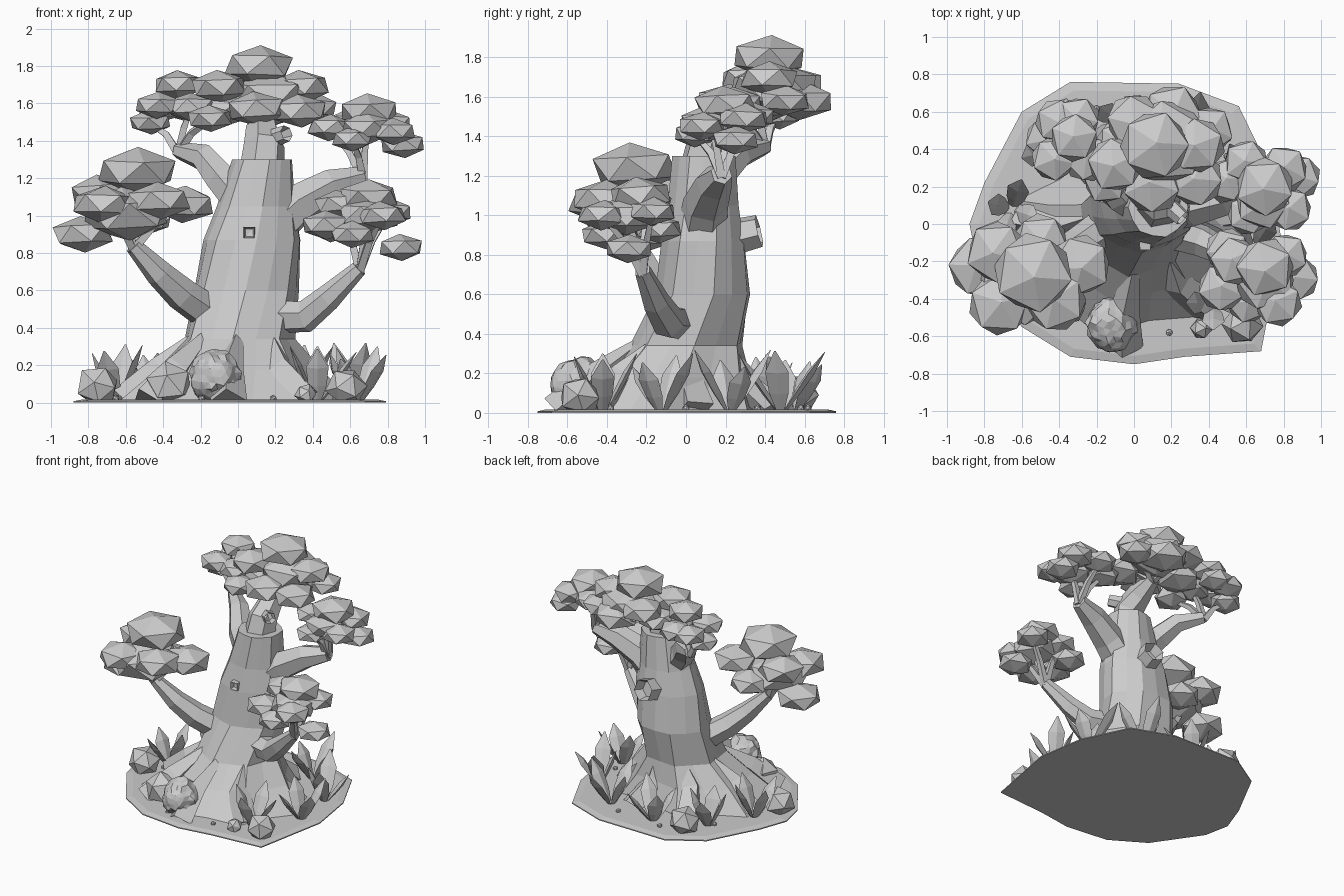
import bpy, bmesh, math, random
from mathutils import Vector, Euler

random.seed(4)
if "Cube" in bpy.data.objects:
    bpy.data.objects.remove(bpy.data.objects["Cube"])

GREY = (0.6, 0.6, 0.6, 1)
UP = Vector((0, 0, 1))
stone = bpy.data.materials.new("pale_grey")
stone.use_nodes = True
stone.diffuse_color = GREY
stone.node_tree.nodes["Principled BSDF"].inputs["Base Color"].default_value = GREY


def finish(bm, name, floor=0.006):
    """Flatten anything under the floor and make the object."""
    for v in bm.verts:
        v.co.z = max(v.co.z, floor)
    bmesh.ops.recalc_face_normals(bm, faces=bm.faces)
    mesh = bpy.data.meshes.new(name)
    bm.to_mesh(mesh)
    bm.free()
    mesh.materials.append(stone)
    bpy.context.collection.objects.link(bpy.data.objects.new(name, mesh))


def polar(degrees, width=1.0, depth=1.0):
    angle = math.radians(degrees)
    return Vector((width * math.cos(angle), depth * math.sin(angle), 0))


def loft(bm, rings):
    """Skin a list of point rings and return the last cap."""
    loops = [[bm.verts.new(point) for point in ring] for ring in rings]
    count = len(loops[0])
    for lower, upper in zip(loops, loops[1:]):
        for i in range(count):
            j = (i + 1) % count
            bm.faces.new((lower[i], lower[j], upper[j], upper[i]))
    bm.faces.new(loops[0][::-1])
    return bm.faces.new(loops[-1])


def tube(bm, points, radii, sides=6, flat=1.0, facing=None):
    """Tapered tube along a path, optionally flattened along one direction."""
    side = facing or (points[-1] - points[0]).orthogonal()
    rings = []
    for i, point in enumerate(points):
        along = (points[min(i + 1, len(points) - 1)] - points[max(i - 1, 0)]).normalized()
        side = (side - along * side.dot(along)).normalized()
        other = along.cross(side)
        turns = [polar(360 * k / sides, flat) for k in range(sides)]
        rings.append([point + radii[i] * (side * t.x + other * t.y) for t in turns])
    return loft(bm, rings)


def hollow_stub(name, start, end, radius, sides=6):
    """Short sawn-off limb with a recessed end."""
    start, end = Vector(start), Vector(end)
    bm = bmesh.new()
    cap = tube(bm, [start, end], [radius * 1.15, radius], sides)
    bmesh.ops.recalc_face_normals(bm, faces=bm.faces)
    bmesh.ops.inset_region(bm, faces=[cap], thickness=radius * 0.3)
    bmesh.ops.translate(bm, verts=cap.verts, vec=(start - end) * 0.4)
    finish(bm, name)


def ball(bm, centre, size, detail=1, jitter=0.0, tilt=0.12):
    """Faceted ball with a random turn."""
    verts = bmesh.ops.create_icosphere(bm, subdivisions=detail, radius=1)["verts"]
    turn = Euler((random.uniform(-tilt, tilt), random.uniform(-tilt, tilt), random.uniform(0, 6))).to_matrix()
    for v in verts:
        spot = turn @ v.co * (1 + random.uniform(-jitter, jitter))
        v.co = Vector(centre) + Vector(a * b for a, b in zip(spot, size))


def bough(name, radius, path, pads):
    """Tapered limb, twigs from its tip, and leaf pads (x, y, z, radius)."""
    path = [Vector(p) for p in path]
    tip = path[-1]
    bm = bmesh.new()
    tube(bm, path, [radius, radius * .92, radius * .75, radius * .45])
    for *spot, _ in pads[1::2]:
        end = tip.lerp(Vector(spot), .85)
        tube(bm, [tip - UP * .02, tip.lerp(end, .5) + UP * .02, end], [.03, .024, .018], 4)
    finish(bm, name + "_bough")
    bm = bmesh.new()
    for *spot, r in pads:
        ball(bm, spot, (r, r, r * .56))
    finish(bm, name + "_foliage")


# Ground slab with a sloped rim
outline = [(-.34, .76), (.24, .75), (.56, .63), (.73, .28), (.79, -.1), (.68, -.68), (.27, -.71),
           (0, -.75), (-.34, -.71), (-.6, -.55), (-.84, -.2), (-.88, 0), (-.8, .22), (-.6, .6)]
bm = bmesh.new()
loft(bm, [[(x * s, y * s, z) for x, y in outline] for s, z in ((1, 0), (1, .008), (.94, .018))])
finish(bm, "ground_slab", 0)

# Trunk: leaning, twisted, fluted rings over a wide skirt (height, half width, half depth)
bm = bmesh.new()
rings = []
for z, width, depth in ((.01, .6, .48), (.18, .44, .36), (.34, .29, .28), (.6, .28, .24),
                        (.87, .26, .21), (1.05, .21, .18), (1.3, .16, .16)):
    skirt = max(0, 1 - z / .6)
    centre = Vector((.125 * z - .03 - .02 * skirt, .09 - .19 * skirt, z))
    flute = .025 + .06 * skirt
    rings.append([centre + polar(360 * i / 14 + 20 * z, width, depth) * (1 + flute * (-1) ** i)
                  for i in range(14)])
loft(bm, rings)
finish(bm, "trunk")

# Buttress roots: sharp ridges along the skirt
bm = bmesh.new()
for i in range(7):
    out = polar(51 * i + 15)
    shift = Vector((-.05, -.09, 0))
    tube(bm, [out * .22 + UP * .36, out * .36 + shift + UP * .18, out * .56 + shift],
         [.03, .08, .1], 4, 1, UP)
finish(bm, "roots")

# Boughs
bough("lower_right", .1, [(-.14, 0, .47), (-.3, -.11, .58), (-.42, -.18, .69), (-.56, -.24, .84)],
      [(-.54, -.26, 1.24, .23), (-.6, -.3, 1.01, .26), (-.83, -.23, .9, .175), (-.72, -.43, 1.06, .18),
       (-.42, -.41, 1.08, .18), (-.29, -.22, 1.06, .18), (-.5, -.09, .98, .16), (-.73, -.15, 1.12, .18)])
bough("upper_right", .1, [(.04, .09, 1.04), (-.09, .16, 1.2), (-.18, .27, 1.31), (-.32, .4, 1.35)],
      [(-.32, .46, 1.7, .14), (-.47, .46, 1.5, .12), (-.43, .35, 1.59, .13), (-.25, .35, 1.58, .14),
       (-.3, .56, 1.58, .13), (-.15, .23, 1.52, .13), (-.41, .55, 1.57, .13)])
bough("crown", .12, [(.13, .09, 1.26), (.14, .11, 1.38), (.13, .22, 1.46), (.13, .36, 1.52)],
      [(.11, .42, 1.8, .2), (.17, .44, 1.64, .25), (-.1, .32, 1.69, .16), (.34, .42, 1.69, .16),
       (-.06, .42, 1.57, .17), (.33, .24, 1.56, .16), (.2, .58, 1.58, .18), (.4, .5, 1.58, .14),
       (.1, .21, 1.57, .17), (0, .55, 1.66, .16)])
bough("upper_left", .125, [(.18, .08, .93), (.32, .1, 1.06), (.5, .14, 1.16), (.67, .18, 1.21)],
      [(.7, .2, 1.56, .17), (.49, .23, 1.47, .13), (.88, .25, 1.38, .13), (.69, .12, 1.47, .16),
       (.83, .08, 1.45, .13), (.6, .33, 1.5, .13), (.8, .29, 1.49, .14), (.61, .05, 1.41, .12)])
bough("lower_left", .095, [(.16, -.03, .46), (.36, -.09, .46), (.48, -.15, .56), (.65, -.22, .72)],
      [(.7, -.23, 1.1, .17), (.54, -.2, 1.06, .14), (.47, -.34, .95, .14), (.7, -.3, 1.0, .18),
       (.87, -.29, .83, .13), (.77, -.42, 1.0, .14), (.61, -.41, .9, .13), (.81, -.17, 1.02, .13),
       (.5, -.14, .93, .13)])

# Sawn-off stubs and a notch in the bark
hollow_stub("back_stub", (.1, .2, .88), (.12, .37, .92), .085)
hollow_stub("crown_stub", (.15, .13, 1.4), (.26, .03, 1.44), .045)
hollow_stub("bark_notch", (.06, -.06, .91), (.06, -.14, .91), .04, 4)

# Leafy shrub
bm = bmesh.new()
ball(bm, (-.12, -.54, .14), (.135, .145, .14), 3, .09)
finish(bm, "shrub")

# Boulders and pebbles
bm = bmesh.new()
for x, y, r in ((-.75, -.1, .12), (-.37, -.42, .13), (.58, -.54, .11), (.36, -.56, .06), (-.38, .56, .12)):
    ball(bm, (x, y, r * .7), (r, r, r), 1, .06, 3)
finish(bm, "boulders")
bm = bmesh.new()
for i in range(10):
    ball(bm, polar(36 * i) * random.uniform(.6, .66) + UP * .025, (.02, .02, .018))
finish(bm, "pebbles")

# Clumps of broad, splayed, pointed leaves around the edge
bm = bmesh.new()
for clump in range(7):
    centre = polar(37 * clump - 50, .66, .55)
    for i in range(4):
        out = polar(90 * i + 57 * clump)
        base = centre + out * .02 + UP * .01
        lean = (out * random.uniform(.4, .75) + UP) * random.uniform(.22, .31)
        tube(bm, [base, base + lean * .3, base + lean * .65, base + lean],
             [.02, .05, .06, .004], 4, .3, facing=out)
finish(bm, "leaf_clumps")
